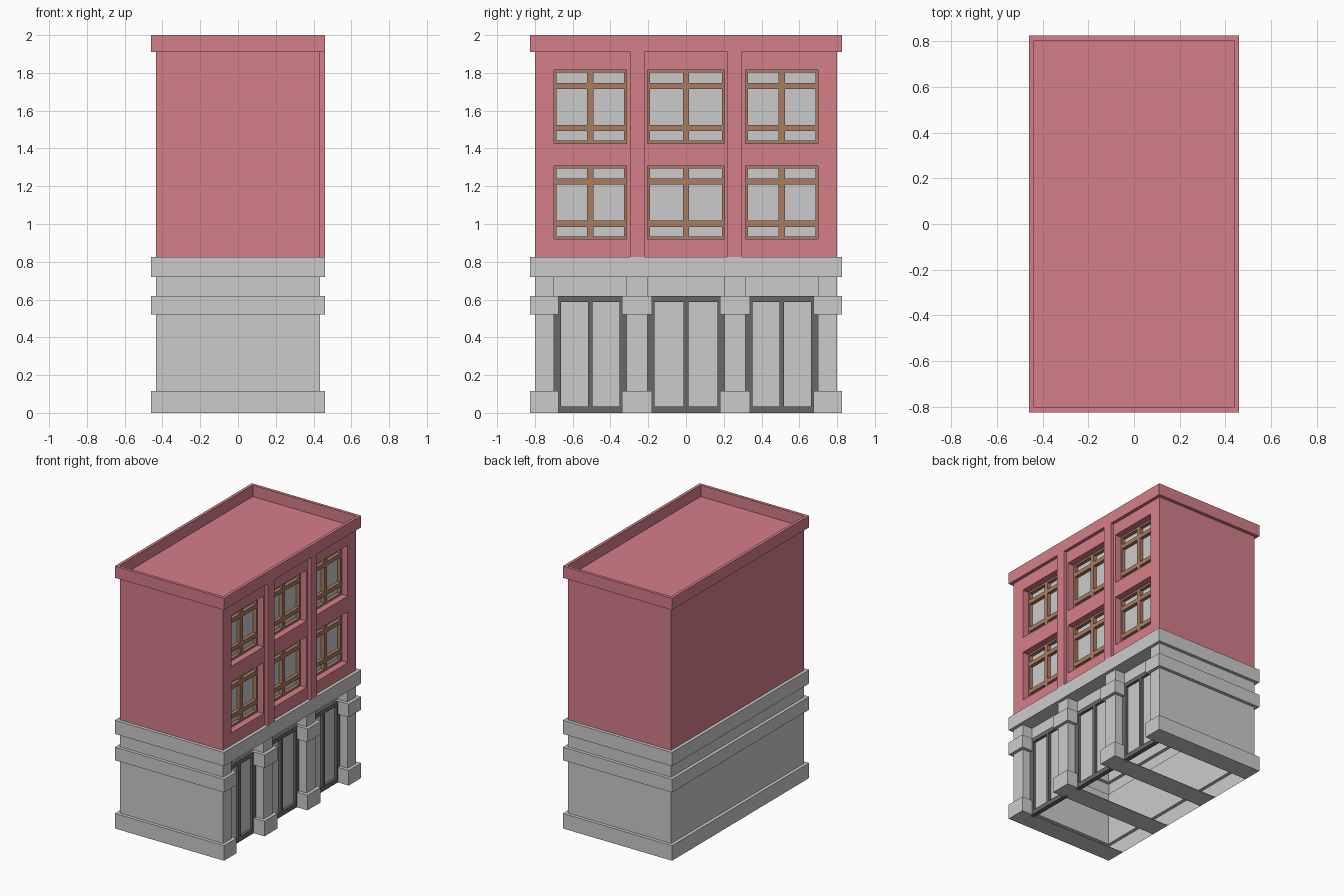
import bpy, bmesh

if "Cube" in bpy.data.objects:
    bpy.data.objects.remove(bpy.data.objects["Cube"])

X, Y = 0.435, 0.80          # wall planes
OUT = 0.025                 # projection of bands
DOOR_X = 0.335              # back of the door recess
BAYS = [(-0.507, 0.193), (0.0, 0.205), (0.507, 0.193)]   # centre, half width


def material(name, rgb):
    m = bpy.data.materials.new(name)
    m.diffuse_color = (*rgb, 1)
    m.use_nodes = True
    m.node_tree.nodes["Principled BSDF"].inputs["Base Color"].default_value = m.diffuse_color
    return m


BRICK = material("brick_pink", (0.66, 0.21, 0.25))
WOOD = material("wood_brown", (0.40, 0.20, 0.12))
DARK = material("dark_metal", (0.14, 0.14, 0.14))


def finish(name, bm, mat=None):
    me = bpy.data.meshes.new(name)
    bm.to_mesh(me)
    bm.free()
    ob = bpy.data.objects.new(name, me)
    bpy.context.collection.objects.link(ob)
    if mat:
        me.materials.append(mat)
    return ob


def box_bm(x, y, z):
    bm = bmesh.new()
    bmesh.ops.create_cube(bm, size=1)
    for v in bm.verts:
        v.co = [a[0] if c < 0 else a[1] for a, c in zip((x, y, z), v.co)]
    return bm


def box(name, x, y, z, mat=None):
    return finish(name, box_bm(x, y, z), mat)


def lattice(name, ys, zs, is_hole, x0, x1, mat=None):
    """Upright grid panel with some cells left open, given depth x0..x1."""
    bm = bmesh.new()
    for i in range(len(ys) - 1):
        for j in range(len(zs) - 1):
            if is_hole(i, j):
                continue
            a, b, c, d = ys[i], ys[i + 1], zs[j], zs[j + 1]
            bm.faces.new([bm.verts.new((x1, p, q))
                          for p, q in ((a, c), (b, c), (b, d), (a, d))])
    bmesh.ops.remove_doubles(bm, verts=bm.verts[:], dist=1e-5)
    ext = bmesh.ops.extrude_face_region(bm, geom=bm.faces[:], use_keep_orig=True)
    for v in ext["geom"]:
        if isinstance(v, bmesh.types.BMVert):
            v.co.x = x0
    bmesh.ops.recalc_face_normals(bm, faces=bm.faces[:])
    return finish(name, bm, mat)


# plinth, shaft, capital and neck: (projection, height)
PROFILE = [(OUT, 0), (OUT, 0.115), (0, 0.115), (0, 0.52),
           (OUT, 0.52), (OUT, 0.62), (0, 0.62), (0, 0.72)]


def sweep_wall(name, path):
    """Sweep the wall profile along path points (x, y, outward x, outward y)."""
    bm = bmesh.new()
    rows = [[bm.verts.new((x + sx * o, y + sy * o, z)) for o, z in PROFILE]
            for x, y, sx, sy in path]
    for r, s in zip(rows, rows[1:]):
        for k in range(len(PROFILE) - 1):
            bm.faces.new((r[k], r[k + 1], s[k + 1], s[k]))
    return finish(name, bm)


# ground floor shell, wrapping round to the two end pillars
R = 0.70
sweep_wall("ground_floor_wall", [
    (DOOR_X, -R, 0, 1), (X, -R, 1, 1), (X, -Y, 1, -1), (-X, -Y, -1, -1),
    (-X, Y, -1, 1), (X, Y, 1, 1), (X, R, 1, -1), (DOOR_X, R, 0, -1)])

# middle pillars
for side, hi, lo in (("front", -0.205, -0.314), ("back", 0.314, 0.205)):
    sweep_wall(side + "_pillar", [(DOOR_X, hi, 0, 1), (X, hi, 1, 1),
                                  (X, lo, 1, -1), (DOOR_X, lo, 0, -1)])

# footing strips under the pillars
for n, (a, b) in enumerate([(-0.825, -0.675), (-0.339, -0.18), (0.18, 0.339), (0.675, 0.825)]):
    box(f"footing_{n}", (-X - OUT, X + OUT), (a, b), (0, 0.004))

# band between ground floor and upper floors
box("stone_band", (-X - OUT, X + OUT), (-Y - OUT, Y + OUT), (0.72, 0.825))

# doors
for n, (c, h) in enumerate(BAYS):
    ys = [c - h, c - h + 0.038, c - 0.0125, c + 0.0125, c + h - 0.038, c + h]
    lattice(f"door_frame_{n}", ys, [0, 0.035, 0.588, 0.62],
            lambda i, j: j == 1 and i in (1, 3), DOOR_X, 0.37, DARK)
    box(f"door_panel_{n}", (DOOR_X + 0.004, 0.35), (c - h + 0.01, c + h - 0.01), (0.02, 0.6))
    box(f"door_lintel_{n}", (DOOR_X, 0.35), (c - h, c + h), (0.62, 0.72))

# upper floors: core plus facade with window openings
box("upper_core", (-X, 0.345), (-Y, Y), (0.825, 1.91), BRICK)
ys = [-Y] + [v for c, h in BAYS for v in (c - h, c + h)] + [Y]
lattice("upper_facade", ys, [0.825, 0.92, 1.308, 1.427, 1.815, 1.91],
        lambda i, j: i % 2 == 1 and j % 2 == 1, 0.345, X, BRICK)

# pilasters
for side, s in (("front", -1), ("back", 1)):
    box(side + "_pilaster", (X - 0.01, X + OUT), sorted((s * 0.22, s * 0.295)),
        (0.825, 1.91), BRICK)

# windows
for floor, zb in (("lower", 0.92), ("upper", 1.427)):
    zs = [zb + d for d in (0, 0.015, 0.065, 0.098, 0.288, 0.32, 0.374, 0.388)]
    for n, (c, h) in enumerate(BAYS):
        ys = [c - h, c - h + 0.015, c - 0.017, c + 0.017, c + h - 0.015, c + h]
        lattice(f"{floor}_window_frame_{n}", ys, zs,
                lambda i, j: i % 2 == 1 and j % 2 == 1, 0.355, 0.385, WOOD)
        box(f"{floor}_window_glass_{n}", (0.34, 0.358), (c - h, c + h), (zb, zb + 0.388))

# cornice with parapet and sunken roof
bm = box_bm((-X - OUT, X + OUT), (-Y - OUT, Y + OUT), (1.91, 2.0))
bm.normal_update()
top = max(bm.faces, key=lambda f: f.normal.z)
bmesh.ops.inset_region(bm, faces=[top], thickness=0.032)
ext = bmesh.ops.extrude_discrete_faces(bm, faces=[top])
roof = ext["faces"][0]
for v in roof.verts:
    v.co.z = 1.914
finish("cornice_and_roof", bm, BRICK)
